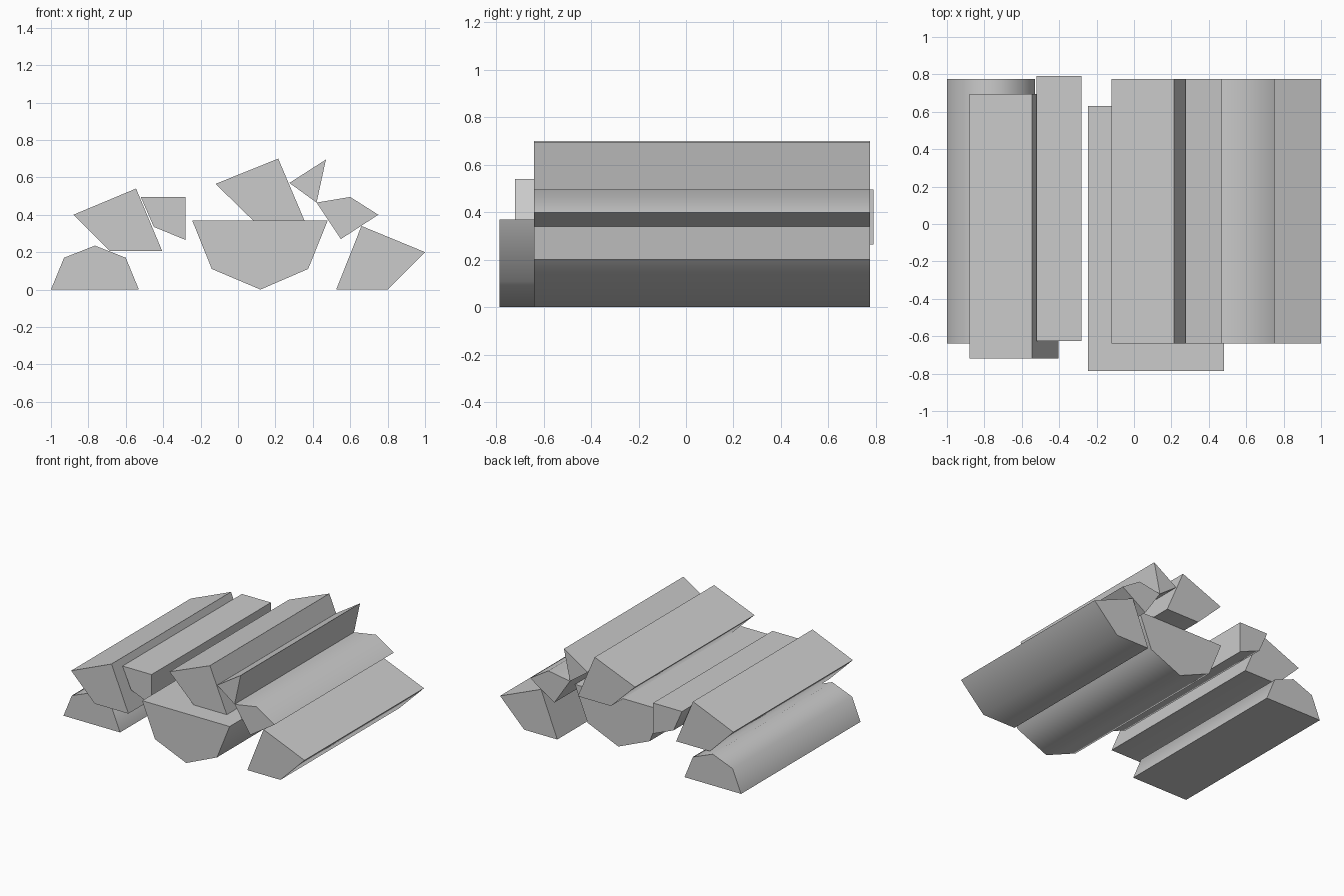
import bpy
import bmesh
import math

default_cube = bpy.data.objects.get("Cube")
if default_cube:
    bpy.data.objects.remove(default_cube, do_unlink=True)

# One plain grey for the whole wood pile
grey = bpy.data.materials.new("plain_grey")
grey.use_nodes = True
colour = (0.6, 0.6, 0.6, 1)
grey.diffuse_color = colour
grey.node_tree.nodes["Principled BSDF"].inputs["Base Color"].default_value = colour

LENGTH = 1.415  # every piece is split from logs of one length


def split_log(name, front, profile):
    """Extrude an (x, z) cross-section backwards from the front end."""
    bm = bmesh.new()
    end = bm.faces.new([bm.verts.new((x, front, z)) for x, z in profile])
    swept = bmesh.ops.extrude_face_region(bm, geom=[end], use_keep_orig=True)
    moved = [v for v in swept["geom"] if isinstance(v, bmesh.types.BMVert)]
    bmesh.ops.translate(bm, verts=moved, vec=(0, LENGTH, 0))
    bmesh.ops.recalc_face_normals(bm, faces=bm.faces)

    mesh = bpy.data.meshes.new(name)
    bm.to_mesh(mesh)
    bm.free()
    mesh.materials.append(grey)
    log = bpy.data.objects.new(name, mesh)
    bpy.context.collection.objects.link(log)

    # Round the bark side while cut edges stay crisp
    bpy.ops.object.select_all(action="DESELECT")
    log.select_set(True)
    bpy.context.view_layer.objects.active = log
    bpy.ops.object.shade_smooth_by_angle(angle=math.radians(50))
    return log


# Right stack: a half log with a quarter log and a wedge leaning on it
split_log("right_half_log", -0.64,
          [(-1, 0), (-0.93, 0.17), (-0.765, 0.235), (-0.6, 0.17), (-0.53, 0)])
split_log("right_quarter_log", -0.72,
          [(-0.88, 0.4), (-0.545, 0.54), (-0.405, 0.205), (-0.685, 0.205)])
split_log("right_wedge_log", -0.625,
          [(-0.52, 0.495), (-0.28, 0.495), (-0.28, 0.265), (-0.45, 0.335)])

# Centre stack: a large half log, flat side up, carrying a quarter log
split_log("centre_half_log", -0.785,
          [(-0.245, 0.37), (0.48, 0.37), (0.375, 0.11), (0.12, 0), (-0.14, 0.11)])
split_log("centre_quarter_log", -0.64,
          [(-0.12, 0.565), (0.215, 0.7), (0.355, 0.37), (0.08, 0.37)])

# Left stack: a quarter log with two smaller splits bridging the gap
split_log("left_splinter", -0.64,
          [(0.275, 0.57), (0.47, 0.695), (0.42, 0.465)])
split_log("left_wedge_log", -0.64,
          [(0.42, 0.465), (0.6, 0.495), (0.75, 0.4), (0.55, 0.27)])
split_log("left_quarter_log", -0.64,
          [(0.525, 0), (0.66, 0.34), (1, 0.2), (0.8, 0)])
